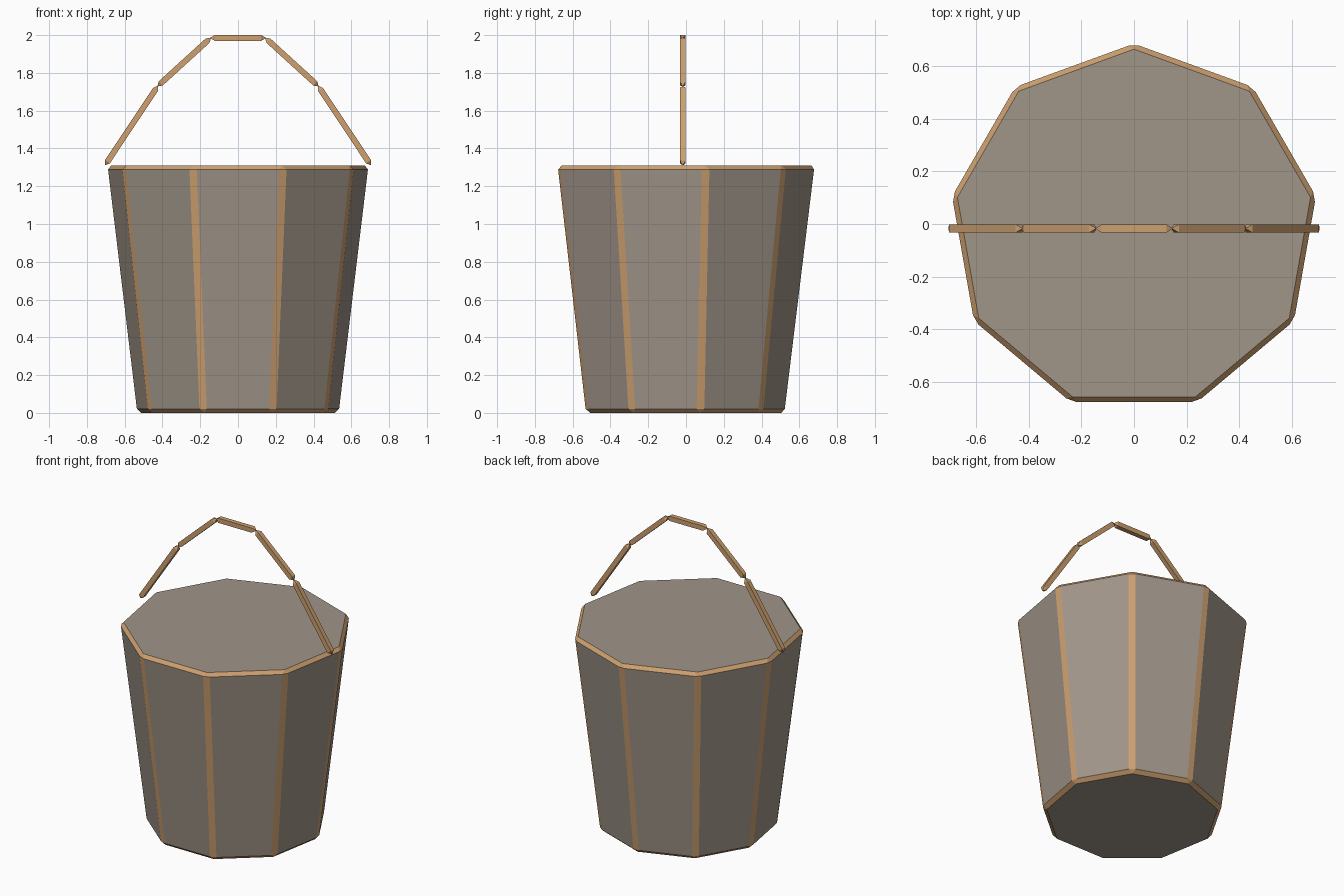
import bpy, bmesh, math
from mathutils import Vector

if "Cube" in bpy.data.objects:
    bpy.data.objects.remove(bpy.data.objects["Cube"])

Y0 = -0.017  # bucket axis offset so the odd-sided body is centred


def material(name, rgb):
    m = bpy.data.materials.new(name)
    m.diffuse_color = (*rgb, 1)
    m.use_nodes = True
    m.node_tree.nodes["Principled BSDF"].inputs["Base Color"].default_value = m.diffuse_color
    return m


grey = material("weathered grey", (0.35, 0.30, 0.25))
tan = material("worn tan edge", (0.61, 0.35, 0.16))


def finish(bm, name, mats):
    bmesh.ops.recalc_face_normals(bm, faces=bm.faces[:])
    me = bpy.data.meshes.new(name)
    bm.to_mesh(me)
    bm.free()
    for m in mats:
        me.materials.append(m)
    ob = bpy.data.objects.new(name, me)
    bpy.context.collection.objects.link(ob)
    return ob


def loft(bm, rings):
    """Skin equal-length rings of vertices and cap both ends."""
    n = len(rings[0])
    for a, b in zip(rings, rings[1:]):
        for i in range(n):
            j = (i + 1) % n
            bm.faces.new((a[i], a[j], b[j], b[i]))
    bm.faces.new(rings[0])
    bm.faces.new(rings[-1])


# Nine-sided tapered body, every edge chamfered in tan
bm = bmesh.new()
rings = []
for r, z in ((0.545, 0), (0.705, 1.31)):
    angles = [math.pi / 2 + i * math.tau / 9 for i in range(9)]
    rings.append([bm.verts.new((r * math.cos(a), Y0 + r * math.sin(a), z)) for a in angles])
loft(bm, rings)
bmesh.ops.recalc_face_normals(bm, faces=bm.faces[:])
bmesh.ops.bevel(bm, geom=bm.edges[:], offset=0.022, offset_type='OFFSET',
                segments=1, profile=0.5, affect='EDGES', material=1)
finish(bm, "bucket_body", [grey, tan])


# Handle: five square bars with pointed ends, meeting tip to tip
def bar(name, p, q, half=0.0155, tip=0.022):
    p, q = Vector((p[0], Y0, p[1])), Vector((q[0], Y0, q[1]))
    d = (q - p).normalized()
    side, up = Vector((0, 1, 0)), d.cross(Vector((0, 1, 0)))
    bm = bmesh.new()
    rings = []
    for c, h in ((p, 0.002), (p + d * tip, half), (q - d * tip, half), (q, 0.002)):
        rings.append([bm.verts.new(c + side * h * s + up * h * t)
                      for s, t in ((-1, -1), (1, -1), (1, 1), (-1, 1))])
    loft(bm, rings)
    finish(bm, name, [tan])


path = [(-0.703, 1.312), (-0.425, 1.73), (-0.145, 1.985)]
path += [(-x, z) for x, z in reversed(path)]
for i, (p, q) in enumerate(zip(path, path[1:])):
    bar(f"handle_bar_{i + 1}", p, q)
